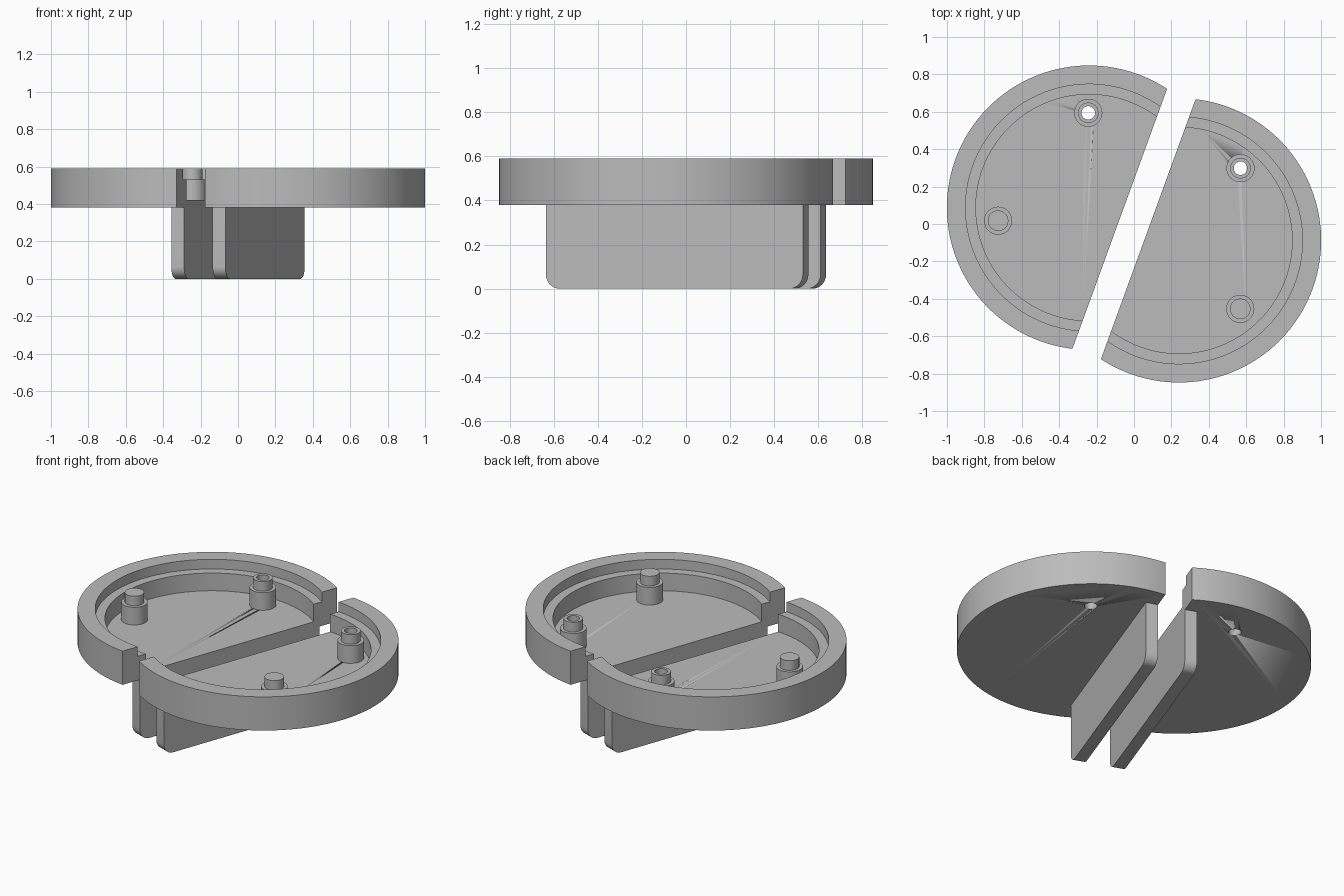
import bpy, bmesh
from math import pi, radians, sin, cos
from mathutils import Matrix, Vector

cube = bpy.data.objects.get("Cube")
if cube:
    bpy.data.objects.remove(cube, do_unlink=True)

GREY = (0.5, 0.5, 0.5, 1)
grey = bpy.data.materials.new("plain grey")
grey.use_nodes = True
grey.diffuse_color = GREY
grey.node_tree.nodes["Principled BSDF"].inputs["Base Color"].default_value = GREY

RADIUS, CUT, OFFSET = 0.76, -0.175, 0.256   # disc radius, chord position, centre from the gap
BASE, FLOOR, LEDGE, RIM = 0.38, 0.42, 0.53, 0.59
BORE = 0.036
TURN = Matrix.Rotation(radians(-20), 4, 'Z')


def finish(bm, name, side, x=0, y=0):
    """Place a part in its half, mirror it for the other side, make the object."""
    place = TURN @ Matrix.Diagonal((side, 1, 1, 1)) @ Matrix.Translation((OFFSET + x, y, 0))
    bmesh.ops.transform(bm, matrix=place, verts=bm.verts)
    bmesh.ops.recalc_face_normals(bm, faces=bm.faces)
    mesh = bpy.data.meshes.new(name)
    bm.to_mesh(mesh)
    bm.free()
    mesh.materials.append(grey)
    ob = bpy.data.objects.new(name, mesh)
    bpy.context.collection.objects.link(ob)
    bpy.ops.object.select_all(action='DESELECT')
    bpy.context.view_layer.objects.active = ob
    ob.select_set(True)
    bpy.ops.object.shade_smooth_by_angle(angle=radians(30))
    return ob


def lathe(profile, steps, closed=False):
    """Spin an (r, z) profile around the z axis."""
    bm = bmesh.new()
    verts = [bm.verts.new((r, 0, z)) for r, z in profile]
    edges = [bm.edges.new(pair) for pair in zip(verts, verts[1:])]
    if closed:
        edges.append(bm.edges.new((verts[-1], verts[0])))
    bmesh.ops.spin(bm, geom=verts + edges, cent=(0, 0, 0), axis=(0, 0, 1),
                   angle=2 * pi, steps=steps, use_merge=True)
    bmesh.ops.remove_doubles(bm, verts=bm.verts, dist=1e-5)
    return bm


def tray(name, side):
    """Shallow round tray with a stepped rim, cut off along a chord."""
    bm = lathe([(0, BASE), (RADIUS, BASE), (RADIUS, RIM), (0.66, RIM), (0.66, LEDGE),
                (0.605, LEDGE), (0.605, FLOOR), (0, FLOOR)], 120)
    cut = bmesh.ops.bisect_plane(bm, geom=bm.verts[:] + bm.edges[:] + bm.faces[:],
                                 plane_co=(CUT, 0, 0), plane_no=(-1, 0, 0), clear_outer=True)
    rim = [e for e in cut["geom_cut"] if isinstance(e, bmesh.types.BMEdge)]
    bmesh.ops.contextual_create(bm, geom=rim)
    bmesh.ops.dissolve_limit(bm, angle_limit=radians(0.5), verts=bm.verts, edges=bm.edges)
    return finish(bm, name, side)


def post(name, side, x, y, hollow):
    """Stepped post, with a bore when hollow."""
    inner = BORE if hollow else 0
    outline = [(inner, FLOOR), (0.075, FLOOR), (0.075, LEDGE), (0.055, LEDGE),
               (0.055, RIM), (inner, RIM)]
    return finish(lathe(outline, 40, hollow), name, side, x, y)


def fin(name, side, half=0.62, thick=0.073, r=0.065):
    """Upright plate below the cut edge with rounded lower corners."""
    outline = [(half, BASE), (-half, BASE)]
    for centre, start in ((-half + r, pi), (half - r, 1.5 * pi)):
        for i in range(9):
            a = start + i * pi / 16
            outline.append((centre + r * cos(a), r + r * sin(a)))
    bm = bmesh.new()
    face = bm.faces.new([bm.verts.new((CUT, y, z)) for y, z in outline])
    ext = bmesh.ops.extrude_face_region(bm, geom=[face], use_keep_orig=True)
    moved = [v for v in ext["geom"] if isinstance(v, bmesh.types.BMVert)]
    bmesh.ops.translate(bm, vec=Vector((thick, 0, 0)), verts=moved)
    return finish(bm, name, side)


HOLLOW_AT, SOLID_AT = (0.177, 0.475), (0.433, -0.232)
for label, side in (("left", 1), ("right", -1)):
    plate = tray(label + "_tray", side)
    fin(label + "_fin", side)
    post(label + "_hollow_post", side, *HOLLOW_AT, True)
    post(label + "_solid_post", side, *SOLID_AT, False)
    # Screw hole through the tray floor
    drill = finish(lathe([(0, BASE - 0.1), (BORE, BASE - 0.1), (BORE, RIM), (0, RIM)], 40),
                   label + "_hole_cutter", side, *HOLLOW_AT)
    drill.hide_render = True
    drill.hide_set(True)
    hole = plate.modifiers.new("screw_hole", 'BOOLEAN')
    hole.operation = 'DIFFERENCE'
    hole.solver = 'EXACT'
    hole.object = drill
